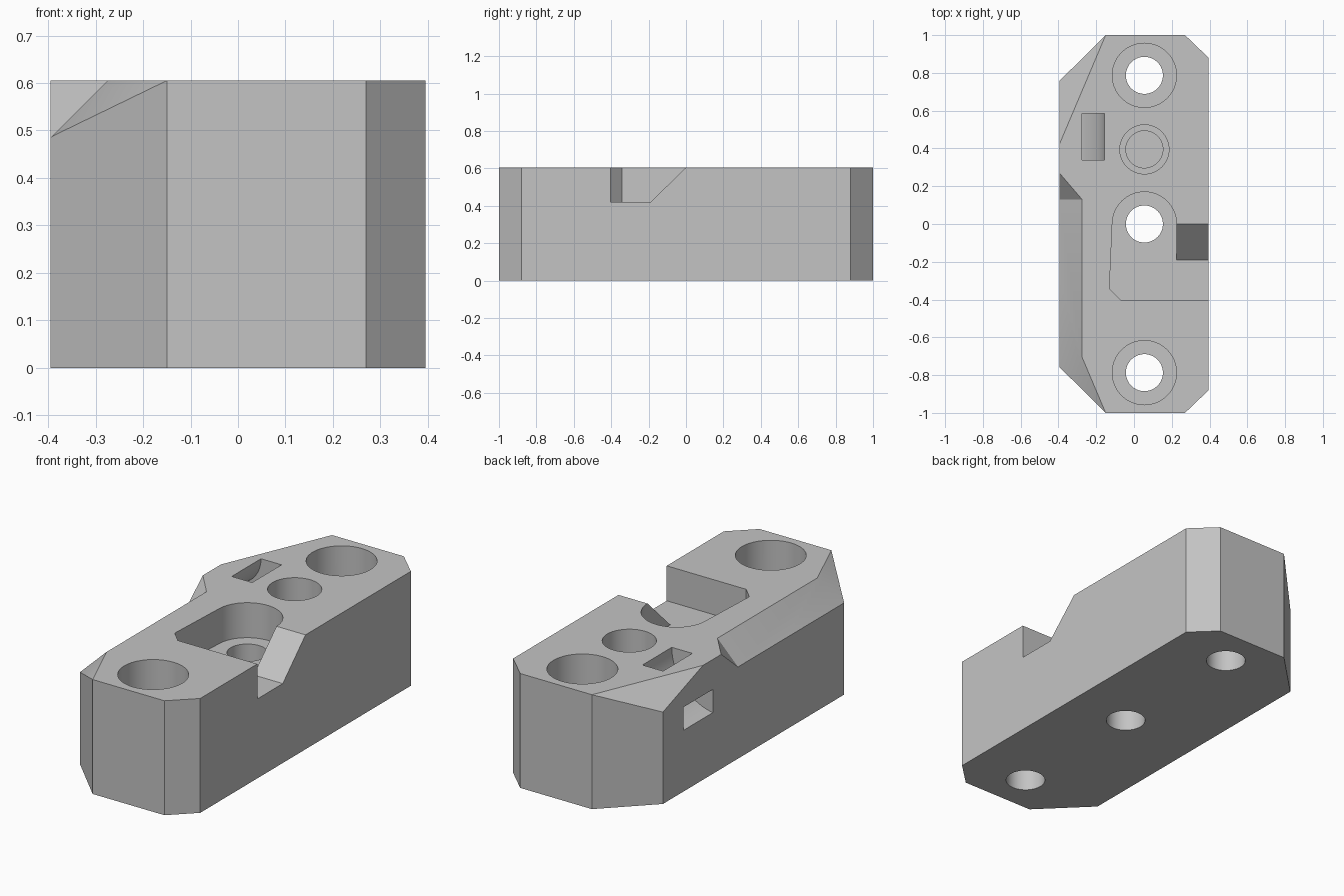
import bpy
import bmesh
from math import cos, sin, radians
from mathutils import Vector

if "Cube" in bpy.data.objects:
    bpy.data.objects.remove(bpy.data.objects["Cube"])

TOP = 0.605      # top of the block
SEAT = 0.42      # floor of the pocket and the screw head recesses
OVER = 0.7       # cutters reach past the top
HOLE_X = 0.055   # line of the screw holes

grey = bpy.data.materials.new("plain grey")
grey.use_nodes = True
grey.diffuse_color = (0.55, 0.55, 0.55, 1)
grey.node_tree.nodes["Principled BSDF"].inputs["Base Color"].default_value = grey.diffuse_color


def make_object(name, bm):
    bmesh.ops.recalc_face_normals(bm, faces=bm.faces)
    mesh = bpy.data.meshes.new(name)
    bm.to_mesh(mesh)
    bm.free()
    mesh.materials.append(grey)
    obj = bpy.data.objects.new(name, mesh)
    bpy.context.collection.objects.link(obj)
    return obj


def prism(profile, axis, start, end):
    """Extrude a 2D profile along the given axis."""
    bm = bmesh.new()

    def point(p, d):
        coords = list(p)
        coords.insert("xyz".index(axis), d)
        return coords

    face = bm.faces.new([bm.verts.new(point(p, start)) for p in profile])
    moved = bmesh.ops.extrude_face_region(bm, geom=[face])["geom"]
    shift = Vector(point((0, 0), end - start))
    bmesh.ops.translate(bm, vec=shift, verts=[v for v in moved if isinstance(v, bmesh.types.BMVert)])
    return bm


def round_cutter(y, low, high, bottom_radius, top_radius):
    bm = bmesh.new()
    bmesh.ops.create_cone(bm, cap_ends=True, segments=64, radius1=bottom_radius,
                          radius2=top_radius, depth=high - low)
    bmesh.ops.translate(bm, vec=(HOLE_X, y, (low + high) / 2), verts=bm.verts)
    return bm


def arc(cx, cy, radius, first, last, steps=24):
    angles = [radians(first + (last - first) * i / steps) for i in range(steps + 1)]
    return [(cx + radius * cos(a), cy + radius * sin(a)) for a in angles]


# Block with clipped corners
outline = [(-0.15, -1), (0.27, -1), (0.395, -0.88), (0.395, 0.88),
           (0.27, 1), (-0.15, 1), (-0.395, 0.757), (-0.395, -0.757)]
bm = prism(outline, "z", 0, TOP)

# Sloping facets on the two top corners of the right side
for side in (-1, 1):
    a = Vector((-0.15, side, TOP))
    b = Vector((-0.275, side * 0.705, TOP))
    c = Vector((-0.395, side * 0.757, 0.486))
    normal = (b - a).cross(c - a)
    if normal.z < 0:
        normal.negate()
    cut = bmesh.ops.bisect_plane(bm, geom=bm.verts[:] + bm.edges[:] + bm.faces[:],
                                 plane_co=a, plane_no=normal, clear_outer=True)
    bmesh.ops.holes_fill(bm, edges=[e for e in bm.edges if e.is_boundary])
block = make_object("clamp_block", bm)


def carve(bm):
    cutter = make_object("cutter", bm)
    cutter.hide_render = True
    mod = block.modifiers.new("carve", "BOOLEAN")
    mod.operation = "DIFFERENCE"
    mod.solver = "EXACT"
    mod.object = cutter
    bpy.context.view_layer.objects.active = block
    bpy.ops.object.modifier_apply(modifier=mod.name)
    bpy.data.objects.remove(cutter)


# Long chamfer on the right side, ending in a slanted facet
wedge = bmesh.new()
for x, z in ((-0.175, 0.705), (-0.495, 0.385), (-0.495, 0.705)):
    slant = (z - TOP) - (x + 0.275)
    wedge.verts.new((x, -1.2, z))
    wedge.verts.new((x, 0.13 + 1.17 * slant, z))
bmesh.ops.convex_hull(wedge, input=wedge.verts)
carve(wedge)

# Pocket around the middle hole, with a ramped opening on the left side
pocket = [(0.225, -0.403), (-0.07, -0.403), (-0.13, -0.343)] + arc(HOLE_X, 0, 0.17, 180, 0, 32)
carve(prism(pocket, "z", SEAT, OVER))
ramp = [(-0.403, SEAT), (-0.19, SEAT), (0, TOP), (0.0975, OVER), (-0.403, OVER)]
carve(prism(ramp, "x", 0.225, 0.5))

# Three through holes, the end ones with screw head recesses
for y in (-0.787, 0, 0.787):
    carve(round_cutter(y, -0.1, OVER, 0.098, 0.098))
    if y:
        carve(round_cutter(y, SEAT, OVER, 0.17, 0.17))

# Blind hole with a conical bottom
carve(round_cutter(0.395, 0.12, 0.22, 0, 0.098))
carve(round_cutter(0.395, 0.22, OVER, 0.098, 0.098))
carve(round_cutter(0.395, 0.38, OVER, 0.13, 0.13))

# Curved strap slot from the top to the right side
strap = ([(-0.275, OVER), (-0.155, OVER)] + arc(-0.44, TOP, 0.285, 0, -90)
         + arc(-0.44, TOP, 0.165, -90, 0))
carve(prism(strap, "y", 0.34, 0.585))

# Smooth bores, sharp edges
bpy.ops.object.select_all(action="DESELECT")
block.select_set(True)
bpy.context.view_layer.objects.active = block
bpy.ops.object.shade_smooth_by_angle(angle=radians(25))
